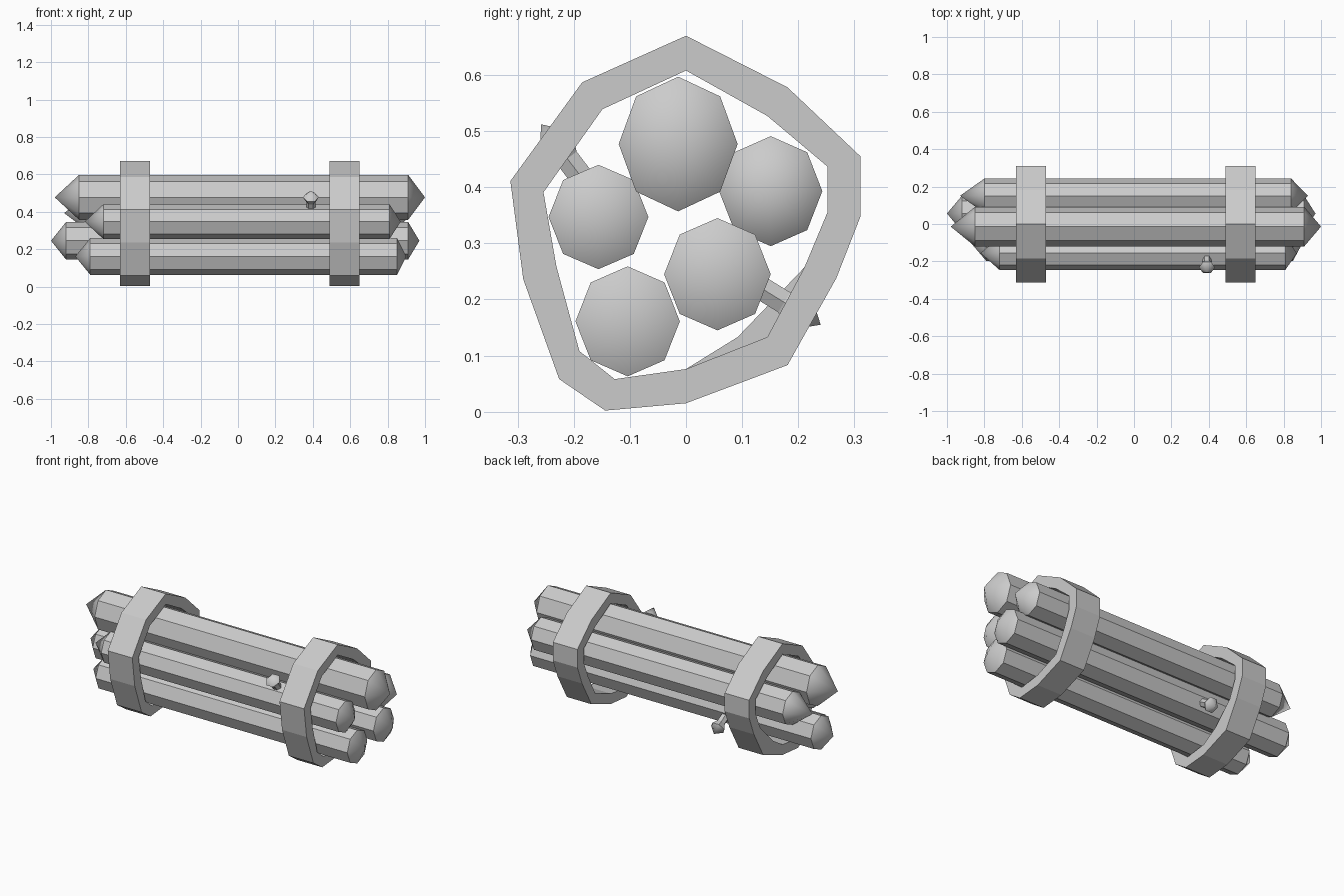
import bpy, bmesh, math
from mathutils import Vector

if "Cube" in bpy.data.objects:
    bpy.data.objects.remove(bpy.data.objects["Cube"])


def finish(bm, name, smooth_tips=False):
    bmesh.ops.recalc_face_normals(bm, faces=bm.faces)
    if smooth_tips:
        for f in bm.faces:
            f.smooth = len(f.verts) == 3
    me = bpy.data.meshes.new(name)
    bm.to_mesh(me)
    bm.free()
    ob = bpy.data.objects.new(name, me)
    bpy.context.collection.objects.link(ob)
    return ob


def spindle(name, axis, u, v, origin, stations, sides, turn=0.0):
    """Loft rings (distance, radius_u, radius_v) along an axis; zero radius = point."""
    bm = bmesh.new()
    rings = []
    for d, ru, rv in stations:
        c = origin + axis * d
        if ru == 0:
            rings.append([bm.verts.new(c)])
        else:
            rings.append([bm.verts.new(c + u * ru * math.cos(a) + v * rv * math.sin(a))
                          for a in (turn + 2 * math.pi * i / sides for i in range(sides))])
    for a, b in zip(rings, rings[1:]):
        for i in range(sides):
            j = (i + 1) % sides
            if len(a) == 1:
                bm.faces.new((a[0], b[j], b[i]))
            elif len(b) == 1:
                bm.faces.new((a[i], a[j], b[0]))
            else:
                bm.faces.new((a[i], a[j], b[j], b[i]))
    if len(rings[0]) > 1:
        bm.faces.new(rings[0])
    return finish(bm, name, smooth_tips=True)


X, Y, Z = Vector((1, 0, 0)), Vector((0, 1, 0)), Vector((0, 0, 1))

# Logs: y, z, radius y, radius z, left tip, left shoulder, right shoulder, right tip
logs = {
    "top_log": (-0.014, 0.477, 0.106, 0.120, -0.98, -0.85, 0.91, 1.00),
    "back_log": (0.151, 0.393, 0.092, 0.098, -0.93, -0.80, 0.84, 0.93),
    "front_log": (-0.156, 0.347, 0.089, 0.093, -0.82, -0.72, 0.81, 0.87),
    "middle_log": (0.056, 0.245, 0.095, 0.100, -1.00, -0.92, 0.91, 0.97),
    "bottom_log": (-0.104, 0.161, 0.093, 0.098, -0.87, -0.79, 0.85, 0.90),
}
for name, (y, z, ry, rz, t0, s0, s1, t1) in logs.items():
    spindle(name, X, Y, Z, Vector((0, y, z)),
            [(t0, 0, 0), (s0, ry, rz), (s1, ry, rz), (t1, 0, 0)], 8)

# Straps: matching outer and inner outlines in (y, z)
outer = [(0, .67), (.181, .578), (.311, .455), (.311, .348), (.268, .238), (.181, .083),
         (0, .015), (-.144, .002), (-.226, .058), (-.29, .236), (-.313, .411), (-.185, .587)]
inner = [(0, .608), (.145, .527), (.252, .437), (.252, .355), (.211, .257), (.145, .133),
         (0, .076), (-.127, .058), (-.19, .108), (-.231, .259), (-.254, .391), (-.149, .539)]


def strap(name, x0, x1, inside):
    bm = bmesh.new()
    loops = [[bm.verts.new((x, y, z)) for y, z in pts]
             for x, pts in ((x0, outer), (x1, outer), (x1, inside), (x0, inside))]
    n = len(outer)
    for k in range(4):
        a, b = loops[k], loops[(k + 1) % 4]
        for i in range(n):
            j = (i + 1) % n
            bm.faces.new((a[i], a[j], b[j], b[i]))
    finish(bm, name)


strap("right_strap", 0.49, 0.65, inner)
strap("left_strap", -0.63, -0.47, inner[:5] + [(.092, .133)] + inner[6:])

# Twig stubs: thin stem, flared bud, pointed end
for name, base, tip in (("front_twig", (0.39, -0.165, 0.39), (0.39, -0.258, 0.512)),
                        ("back_twig", (-0.35, 0.11, 0.235), (-0.35, 0.24, 0.155))):
    base, tip = Vector(base), Vector(tip)
    axis = (tip - base).normalized()
    h = (tip - base).length
    spindle(name, axis, X, axis.cross(X), base,
            [(0, .024, .024), (h * .5, .024, .024), (h * .72, .043, .043), (h, 0, 0)], 6)
